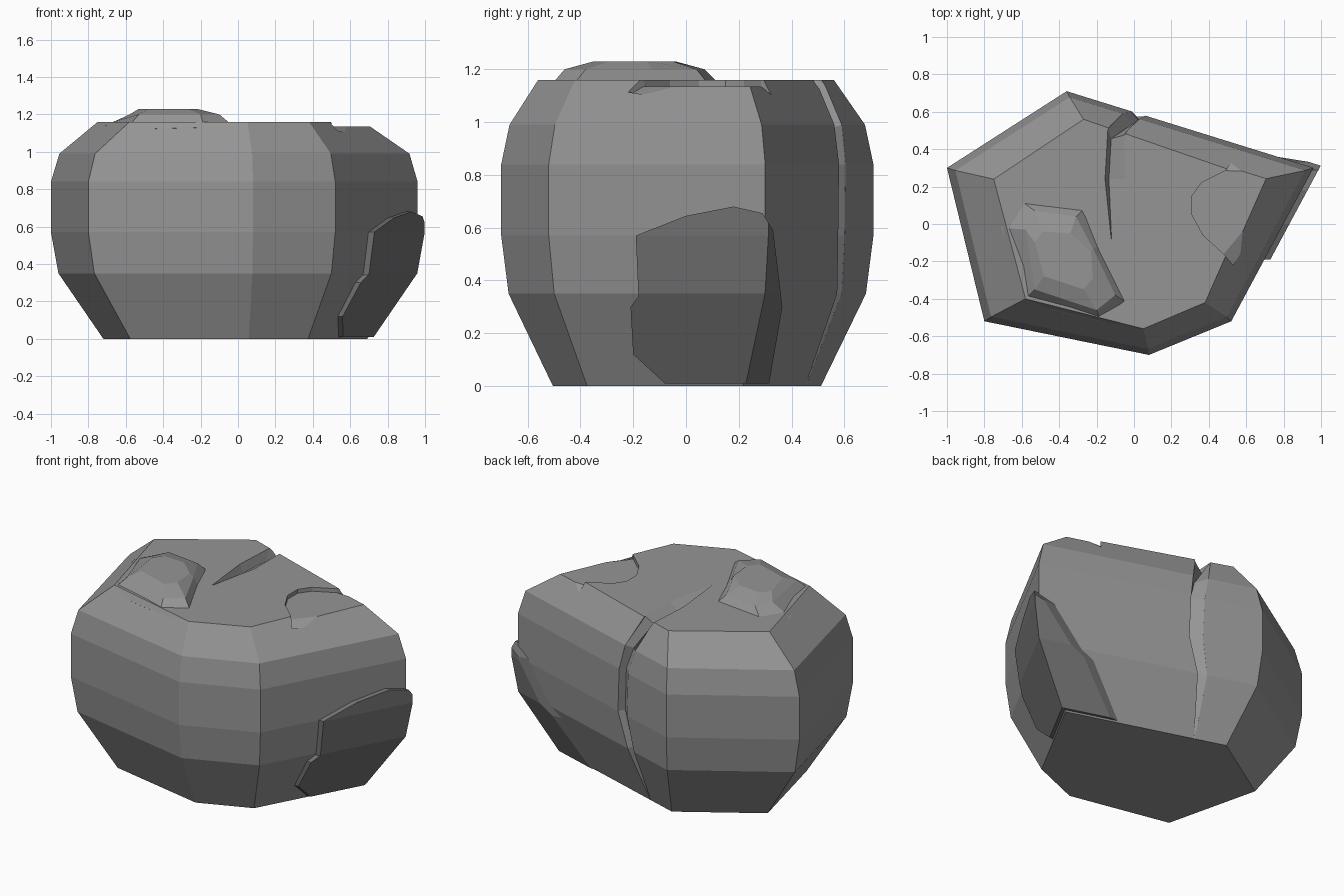
import bpy, bmesh

if "Cube" in bpy.data.objects:
    bpy.data.objects.remove(bpy.data.objects["Cube"])


def make(name, verts, faces):
    me = bpy.data.meshes.new(name)
    me.from_pydata(verts, [], faces)
    bm = bmesh.new()
    bm.from_mesh(me)
    bmesh.ops.remove_doubles(bm, verts=bm.verts, dist=1e-5)
    bmesh.ops.recalc_face_normals(bm, faces=bm.faces)
    bm.to_mesh(me)
    bm.free()
    ob = bpy.data.objects.new(name, me)
    bpy.context.collection.objects.link(ob)
    return ob


def loft(name, rings):
    """Closed solid through rings that share one point count."""
    n, m = len(rings[0]), len(rings)
    faces = [(r*n+i, r*n+(i+1) % n, (r+1)*n+(i+1) % n, (r+1)*n+i)
             for r in range(m-1) for i in range(n)]
    faces += [tuple(range(n)), tuple(range((m-1)*n, m*n))]
    return make(name, [p for r in rings for p in r], faces)


def boolean(ob, other, op):
    mod = ob.modifiers.new(op, 'BOOLEAN')
    mod.operation, mod.solver, mod.object = op, 'EXACT', other
    bpy.context.view_layer.objects.active = ob
    bpy.ops.object.modifier_apply(modifier=mod.name)
    bpy.data.objects.remove(other)


def paint(ob, name, value):
    mat = bpy.data.materials.new(name)
    mat.diffuse_color = (value, value, value, 1)
    mat.use_nodes = True
    mat.node_tree.nodes["Principled BSDF"].inputs["Base Color"].default_value = mat.diffuse_color
    ob.data.materials.clear()
    ob.data.materials.append(mat)
    for p in ob.data.polygons:
        p.material_index = 0
        p.use_smooth = False


# Boulder body: one hexagonal outline scaled at each level, with its own top rim
outline = [(-1, .30), (-.36, .71), (.96, .30), (.52, -.52), (.08, -.70), (-.80, -.52)]
levels = [(0, .72), (.35, .96), (.57, 1), (.84, 1), (.99, .955)]
top_rim = [(-.75, .24), (-.27, .56), (.67, .235), (.38, -.42), (.05, -.56), (-.58, -.40)]


def body(name, k=1.0):
    rings = [[(x*s*k, y*s*k, z) for x, y in outline] for z, s in levels]
    return loft(name, rings + [[(x*k, y*k, 1.16) for x, y in top_rim]])


rock = body("boulder")

# Raised bump on the top, front left, spilling slightly over the rim
base = [(-.71, -.02, 1.14), (-.60, .12, 1.15), (-.27, .08, 1.15), (-.19, -.12, 1.15),
        (-.04, -.42, 1.15), (-.18, -.52, 1.13), (-.60, -.42, 1.12)]
mid = [(-.58, -.03), (-.53, .07), (-.31, .04), (-.22, -.13), (-.10, -.38), (-.20, -.46), (-.53, -.35)]
top = [(-.53, -.10), (-.49, -.04), (-.34, -.05), (-.23, -.15), (-.22, -.29), (-.27, -.35), (-.48, -.28)]
bump = loft("bump", [[(x, y, .9) for x, y in top], base,
                     [(x, y, 1.20) for x, y in mid], [(x, y, 1.23) for x, y in top]])
boolean(rock, bump, 'UNION')

# Shallow chipped recess at the top right corner
floor = [(.49, .285), (.36, .22), (.31, .15), (.31, .05), (.37, -.06), (.48, -.16)]
low = [(x, y, 1.135) for x, y in floor]
low += [(.53, .34, 1.09), (.53, -.22, 1.10), (.85, .28, 1.135)]
high = [(x, y, 1.3) for x, y, z in low]
rim = [0, 1, 2, 3, 4, 5, 7, 8, 6]
faces = [(0, 1, 2, 3, 4, 5, 8), (0, 8, 6), (5, 7, 8), tuple(i+9 for i in rim)]
faces += [(a, b, b+9, a+9) for a, b in zip(rim, rim[1:]+rim[:1])]
boolean(rock, make("recess_cutter", low+high, faces), 'DIFFERENCE')


# Crack: wedge section running over the top and down the back
def back_y(x, s):
    return .598*s - .3106*x


# left x, right x, z, body scale, outward y and z, depth, groove position across
back = [(-.14, -.05, 1.16, .77, .6, .8, .07, .2), (-.06, .03, .99, .955, .9, .4, .05, .6),
        (-.02, .06, .84, 1, 1, .1, .045, .7), (-.01, .07, .57, 1, 1, 0, .045, .7),
        (-.05, .005, .35, .96, 1, -.2, .035, .7), (-.072, -.068, 0, .72, .9, -.4, .003, .5)]
path = [(-.122, -.118, -.08, -.08, 1.16, 0, 1, .003, .5), (-.155, -.05, .24, .24, 1.16, 0, 1, .05, .2)]
path += [(a, b, back_y(a, s), back_y(b, s), z, ny, nz, d, t) for a, b, z, s, ny, nz, d, t in back]
rings = [[(a, ya+ny*.05, z+nz*.05), (a, ya, z),
          (a+(b-a)*t, ya+(yb-ya)*t-ny*d, z-nz*d),
          (b, yb, z), (b, yb+ny*.05, z+nz*.05)] for a, b, ya, yb, z, ny, nz, d, t in path]
boolean(rock, loft("crack_cutter", rings), 'DIFFERENCE')
paint(rock, "stone", .30)

# Thin darker slab on the lower right: a slightly larger body trimmed to an outline
slab = body("slab", 1.04)
patch = [(-.08, .01), (-.20, .12), (-.21, .30), (-.18, .34), (-.19, .57), (0, .645), (.18, .68),
         (.29, .655), (.33, .59), (.365, .30), (.315, .01)]
trim = loft("slab_trim", [[(x, y, z) for y, z in patch] for x in (.3, 1.3)])
boolean(slab, trim, 'INTERSECT')
paint(slab, "dark_stone", .17)
